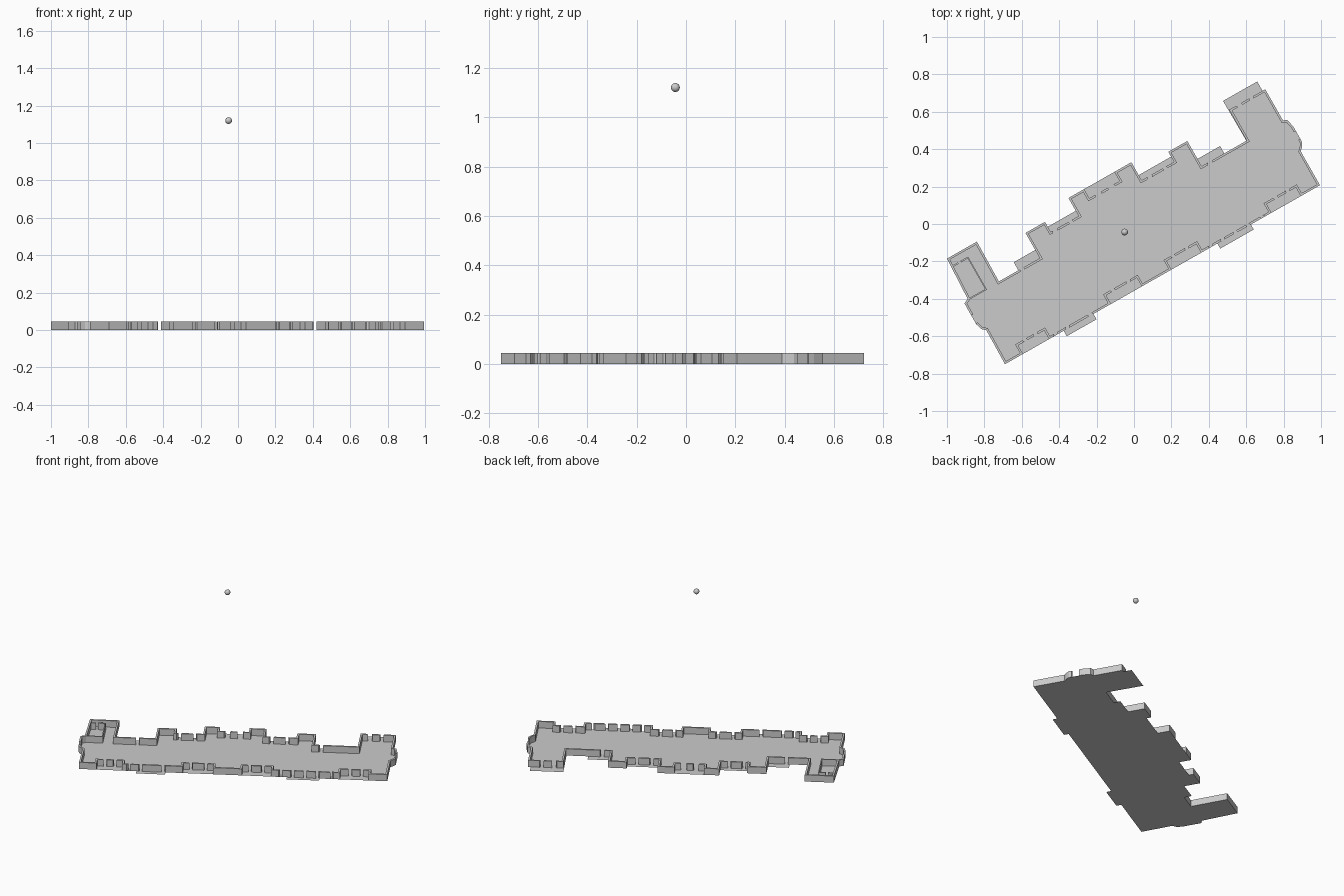
import bpy, bmesh, math
from mathutils import Vector

if "Cube" in bpy.data.objects:
    bpy.data.objects.remove(bpy.data.objects["Cube"])

ANGLE = math.radians(29.6)   # plan is laid out in (u, v), then turned
WALL_H, WALL_T = 0.045, 0.012


def world(p, z=0.0):
    c, s = math.cos(ANGLE), math.sin(ANGLE)
    return Vector((c * p[0] - s * p[1], s * p[0] + c * p[1], z))


def finish(name, bm):
    bmesh.ops.recalc_face_normals(bm, faces=bm.faces)
    mesh = bpy.data.meshes.new(name)
    bm.to_mesh(mesh)
    bm.free()
    obj = bpy.data.objects.new(name, mesh)
    bpy.context.collection.objects.link(obj)
    return obj


def prism(bm, quad):
    lo = [bm.verts.new(world(p, 0)) for p in quad]
    hi = [bm.verts.new(world(p, WALL_H)) for p in quad]
    bm.faces.new(lo[::-1])
    bm.faces.new(hi)
    for i in range(4):
        j = (i + 1) % 4
        bm.faces.new((lo[i], lo[j], hi[j], hi[i]))


# Outside wall lines, clockwise in plan
back = [(-.961, .333), (-.777, .333), (-.780, .09), (-.528, .09), (-.528, .245),
        (-.408, .245), (-.408, .183), (-.236, .183), (-.236, .294), (-.14, .294),
        (-.14, .238), (.046, .238), (.046, .294), (.151, .294), (.151, .183),
        (.350, .183), (.350, .245), (.467, .245), (.467, .09), (.744, .09),
        (.744, .28), (.966, .28)]
right_end = [(.966, .088), (.988, .078), (.998, .03), (.998, -.064), (.985, -.085),
             (.967, -.103), (.967, -.311)]
front = [(.849, -.311), (.849, -.258), (.669, -.258), (.669, -.311), (.236, -.311),
         (.236, -.258), (.054, -.258), (.054, -.311), (-.129, -.311), (-.129, -.258),
         (-.318, -.258), (-.318, -.311), (-.699, -.311), (-.699, -.258),
         (-.859, -.258), (-.859, -.311), (-.970, -.311)]
left_end = [(-.967, -.103), (-.988, -.085), (-.998, -.05), (-.998, .078), (-.971, .092)]
ring = [Vector(p) for p in back + right_end + front + left_end]

# Door and window openings: (centre, width) along each side
back_gaps = [(-.64, .02), (-.38, .025), (-.29, .02), (-.085, .035), (-.01, .035),
             (.20, .025), (.29, .02), (.52, .025), (.80, .03), (.88, .025)]
front_gaps = [(-.81, .02), (-.75, .02), (-.66, .022), (-.585, .02), (-.44, .025),
              (-.27, .02), (-.18, .02), (.10, .02), (.18, .02), (.295, .022),
              (.37, .02), (.45, .02), (.53, .02), (.62, .02), (.73, .02), (.80, .02)]
end_gaps = [(-.02, .05)]


def inner_corner(prev, cur, nxt):
    d1, d2 = (cur - prev).normalized(), (nxt - cur).normalized()
    n1, n2 = Vector((d1.y, -d1.x)), Vector((d2.y, -d2.x))
    return cur + (n1 + n2) * (WALL_T / (1 + n1.dot(n2)))


# Floor with loggia and balcony edges
floor_pts = [(-.961, .333), (-.777, .333), (-.780, .09), (-.66, .09), (-.66, .14),
             (-.528, .14), (-.528, .245), (-.408, .245), (-.408, .215), (-.236, .215),
             (-.236, .294), (.151, .294), (.151, .215), (.350, .215), (.350, .245),
             (.467, .245), (.467, .135), (.606, .135), (.606, .09), (.742, .09),
             (.739, .337), (.949, .337), (.949, .28), (.966, .28)]
floor_pts += right_end
floor_pts += [(.542, -.311), (.542, -.342), (.336, -.342), (.336, -.311),
              (-.426, -.311), (-.426, -.344), (-.609, -.344), (-.609, -.311), (-.970, -.311)]
floor_pts += left_end
bm = bmesh.new()
face = bm.faces.new([bm.verts.new(world(p)) for p in floor_pts[::-1]])
finish("floor_slab", bm)

# Outer walls, split at their openings
bm = bmesh.new()
n = len(ring)
inner = [inner_corner(ring[i - 1], ring[i], ring[(i + 1) % n]) for i in range(n)]
for i in range(n):
    j = (i + 1) % n
    a, b, ai, bi = ring[i], ring[j], inner[i], inner[j]
    axis = 0 if abs(b.x - a.x) > abs(b.y - a.y) else 1
    if axis == 0:
        gaps = back_gaps if a.y > 0 else front_gaps
    else:
        gaps = end_gaps if abs(a.x) > .99 else []
    length = b[axis] - a[axis]
    cuts = []
    for centre, width in gaps:
        t0 = (centre - width / 2 - a[axis]) / length
        t1 = (centre + width / 2 - a[axis]) / length
        t0, t1 = min(t0, t1), max(t0, t1)
        if t0 > 0 and t1 < 1:
            cuts.append((t0, t1))
    start = 0.0
    for t0, t1 in sorted(cuts) + [(1.0, 1.0)]:
        prism(bm, [a.lerp(b, start), a.lerp(b, t0), ai.lerp(bi, t0), ai.lerp(bi, start)])
        start = t1
finish("outer_walls", bm)

# Partitions of the room in the left wing: u0, u1, v0, v1
bm = bmesh.new()
for u0, u1, v0, v1 in [(-.864, -.857, .083, .285), (-.965, -.864, .083, .091),
                       (-.955, -.92, .278, .287), (-.905, -.864, .278, .287)]:
    prism(bm, [(u0, v0), (u1, v0), (u1, v1), (u0, v1)])
finish("partition_walls", bm)

# Small ball hovering above the plan
bpy.ops.mesh.primitive_uv_sphere_add(segments=24, ring_count=12, radius=.018,
                                     location=(-.05, -.043, 1.12))
bpy.context.object.name = "floating_ball"
bpy.ops.object.shade_smooth_by_angle()
